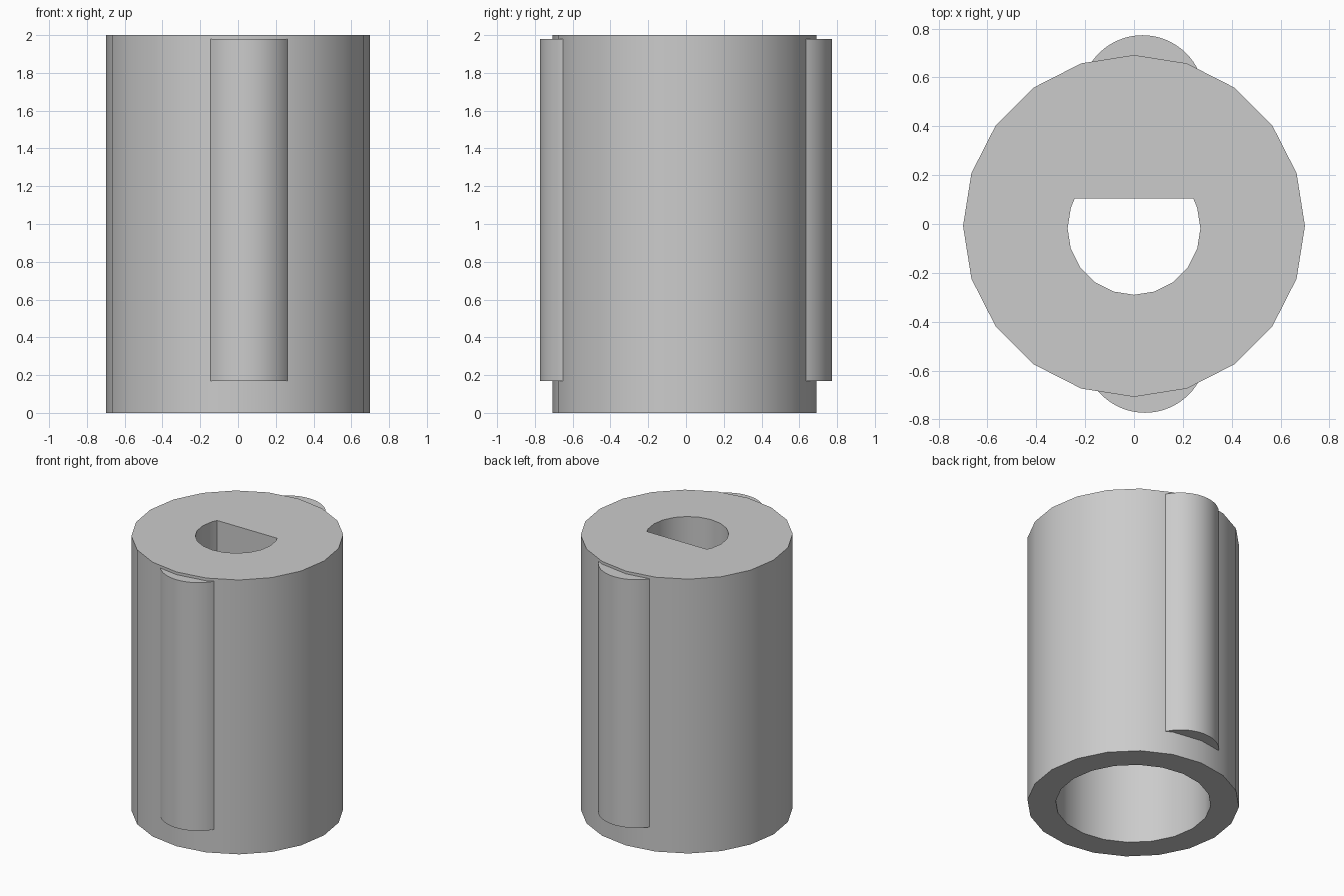
import bpy, bmesh, math

cube = bpy.data.objects.get("Cube")
if cube:
    bpy.data.objects.remove(cube, do_unlink=True)

grey = bpy.data.materials.new("plain grey")
grey.use_nodes = True
colour = (0.6, 0.6, 0.6, 1)
grey.diffuse_color = colour
grey.node_tree.nodes["Principled BSDF"].inputs["Base Color"].default_value = colour


def arc(cx, cy, r, start, end, steps):
    """Points along an arc, angles in radians, both ends included."""
    angles = [start + (end - start) * i / steps for i in range(steps + 1)]
    return [(cx + r * math.cos(a), cy + r * math.sin(a)) for a in angles]


def circle(cy, r, sides):
    return arc(0, cy, r, 0, math.tau, sides)[:-1]


def loop(bm, points, z):
    verts = [bm.verts.new((x, y, z)) for x, y in points]
    edges = [bm.edges.new((v, verts[i - 1])) for i, v in enumerate(verts)]
    return verts, edges


def wall(bm, a, b):
    for i in range(len(a)):
        bm.faces.new((a[i - 1], a[i], b[i], b[i - 1]))


def fill(bm, *edge_sets):
    edges = [e for s in edge_sets for e in s]
    bmesh.ops.triangle_fill(bm, edges=edges, use_beauty=True)


def finish(bm, name):
    bmesh.ops.recalc_face_normals(bm, faces=bm.faces)
    mesh = bpy.data.meshes.new(name)
    bm.to_mesh(mesh)
    bm.free()
    mesh.materials.append(grey)
    ob = bpy.data.objects.new(name, mesh)
    bpy.context.collection.objects.link(ob)
    bpy.ops.object.select_all(action="DESELECT")
    ob.select_set(True)
    bpy.context.view_layer.objects.active = ob
    bpy.ops.object.shade_smooth_by_angle(angle=math.radians(30))
    return ob


# Sleeve: round outside, wide bore below, D-shaped shaft hole above
HEIGHT, SHELF, CY = 2.0, 1.0, -0.008
outer = circle(CY, 0.7, 20)
bore = circle(CY, 0.513, 20)
hole_cy, hole_r, flat_y = -0.018, 0.272, 0.105
tip = math.asin((flat_y - hole_cy) / hole_r)
shaft = [p for p in circle(hole_cy, hole_r, 20) if p[1] < flat_y - 0.01]
shaft += [(s * hole_r * math.cos(tip), flat_y) for s in (-1, 1)]
shaft.sort(key=lambda p: math.atan2(p[1] - hole_cy, p[0]))

bm = bmesh.new()
out_low, out_low_e = loop(bm, outer, 0)
out_top, out_top_e = loop(bm, outer, HEIGHT)
bore_low, bore_low_e = loop(bm, bore, 0)
bore_top, bore_top_e = loop(bm, bore, SHELF)
shaft_low, shaft_low_e = loop(bm, shaft, SHELF)
shaft_top, shaft_top_e = loop(bm, shaft, HEIGHT)
fill(bm, out_top_e, shaft_top_e)
fill(bm, bore_top_e, shaft_low_e)
wall(bm, out_low, out_top)
wall(bm, bore_low, bore_top)
wall(bm, shaft_low, shaft_top)
wall(bm, out_low, bore_low)
finish(bm, "sleeve")

# Rounded ribs on the front and back, sunk into the sleeve wall
for name, cx, side in (("front_rib", 0.045, -1), ("back_rib", 0.035, 1)):
    r, cy = 0.253, 0.52
    low = math.asin(0.1 / r)
    profile = [(x, side * y) for x, y in arc(cx, cy, r, low, math.pi - low, 24)]
    bm = bmesh.new()
    bottom, _ = loop(bm, profile, 0.17)
    top, _ = loop(bm, profile, 1.98)
    wall(bm, bottom, top)
    bm.faces.new(bottom)
    bm.faces.new(top)
    finish(bm, name)
